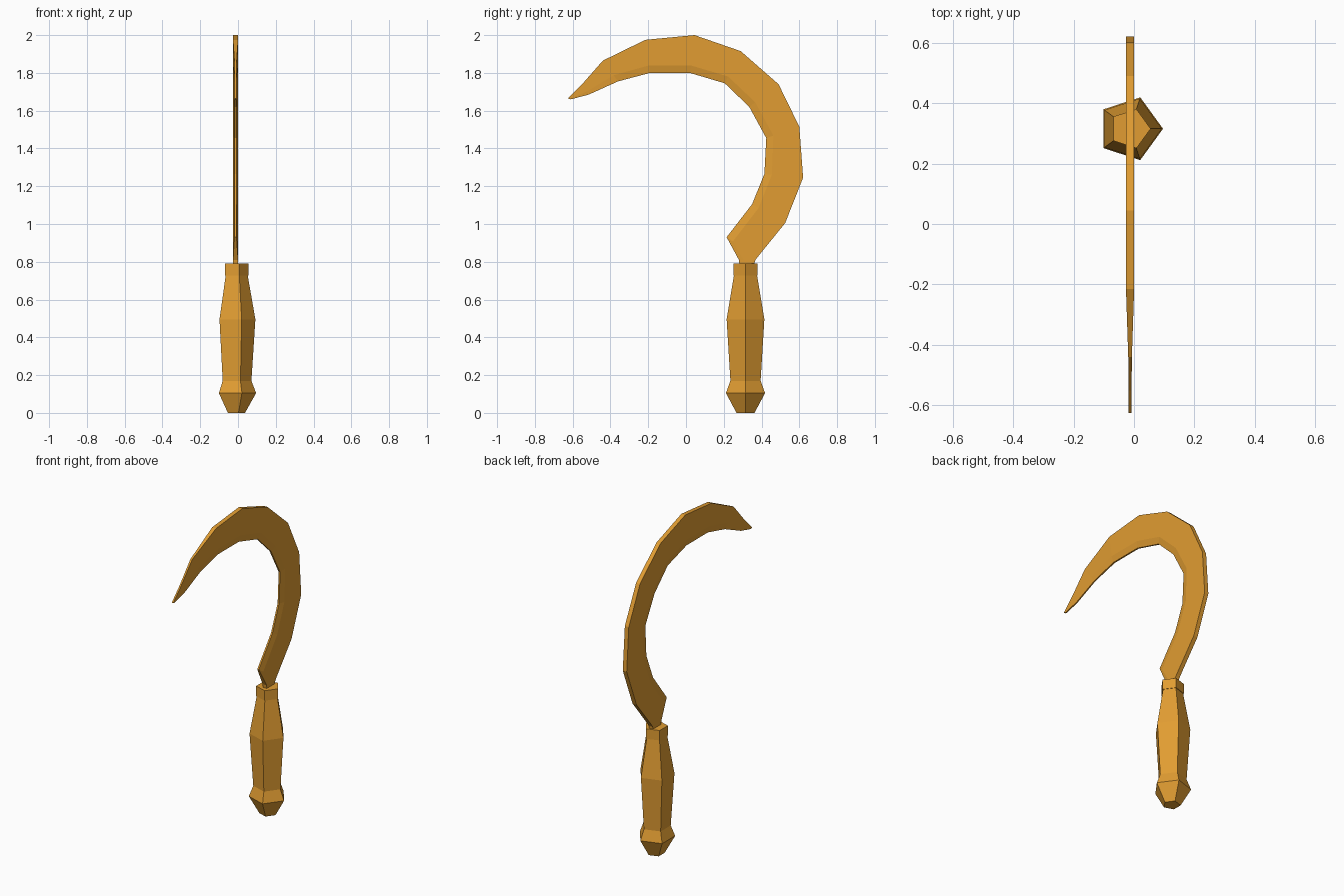
import bpy, bmesh, math
from mathutils import Vector

cube = bpy.data.objects.get("Cube")
if cube:
    bpy.data.objects.remove(cube)

# One warm golden colour for the whole tool
gold = bpy.data.materials.new("golden_orange")
gold.use_nodes = True
color = (0.75, 0.335, 0.032, 1)
gold.diffuse_color = color
gold.node_tree.nodes["Principled BSDF"].inputs["Base Color"].default_value = color

CX, CY = -0.013, 0.315  # axis of the handle


def loft(name, rings):
    """Skin a list of equal-length point rings and cap both ends."""
    bm = bmesh.new()
    loops = [[bm.verts.new(p) for p in ring] for ring in rings]
    n = len(loops[0])
    for a, b in zip(loops, loops[1:]):
        for i in range(n):
            j = (i + 1) % n
            bm.faces.new((a[i], a[j], b[j], b[i]))
    bm.faces.new(loops[0])
    bm.faces.new(loops[-1])
    bmesh.ops.recalc_face_normals(bm, faces=bm.faces)
    mesh = bpy.data.meshes.new(name)
    bm.to_mesh(mesh)
    bm.free()
    mesh.materials.append(gold)
    obj = bpy.data.objects.new(name, mesh)
    bpy.context.collection.objects.link(obj)
    return obj


def pentagon(z, r):
    angles = [math.tau * i / 5 for i in range(5)]
    return [(CX + r * math.cos(a), CY + r * math.sin(a), z) for a in angles]


# Handle with pommel and swelling grip, then the collar
loft("handle", [pentagon(z, r) for z, r in
                [(0, 0.05), (0.105, 0.109), (0.17, 0.084), (0.495, 0.105), (0.73, 0.064)]])
loft("collar", [pentagon(0.728, 0.068), pentagon(0.79, 0.068)])

# Blade stations: spine (y, z), cutting edge (y, z), half thickness, edge half thickness
T, E = 0.0135, 0.005
stations = [
    ((0.36, 0.77), (0.285, 0.77), T, T),
    ((0.365, 0.805), (0.28, 0.81), T, T),
    ((0.375, 0.82), (0.215, 0.93), T, E),
    ((0.525, 1.005), (0.35, 1.105), T, E),
    ((0.62, 1.245), (0.415, 1.265), T, E),
    ((0.60, 1.515), (0.425, 1.455), T, E),
    ((0.49, 1.74), (0.335, 1.62), T, E),
    ((0.29, 1.915), (0.205, 1.745), T, E),
    ((0.045, 2.0), (0.02, 1.80), T, E),
    ((-0.215, 1.975), (-0.19, 1.80), T, E),
    ((-0.44, 1.865), (-0.36, 1.755), 0.006, 0.004),
    ((-0.55, 1.74), (-0.515, 1.685), 0.005, 0.004),
    ((-0.625, 1.665), (-0.61, 1.66), 0.005, 0.004),
]


def blade_ring(spine, edge, t, e):
    s, c = Vector(spine), Vector(edge)
    bevel = c + (s - c) * min(0.04 / (s - c).length, 0.3)
    side = [(s, t), (bevel, t), (c, e)]
    ring = [(CX + h, p.x, p.y) for p, h in side]
    return ring + [(CX - h, p.x, p.y) for p, h in reversed(side)]


loft("blade", [blade_ring(*s) for s in stations])
